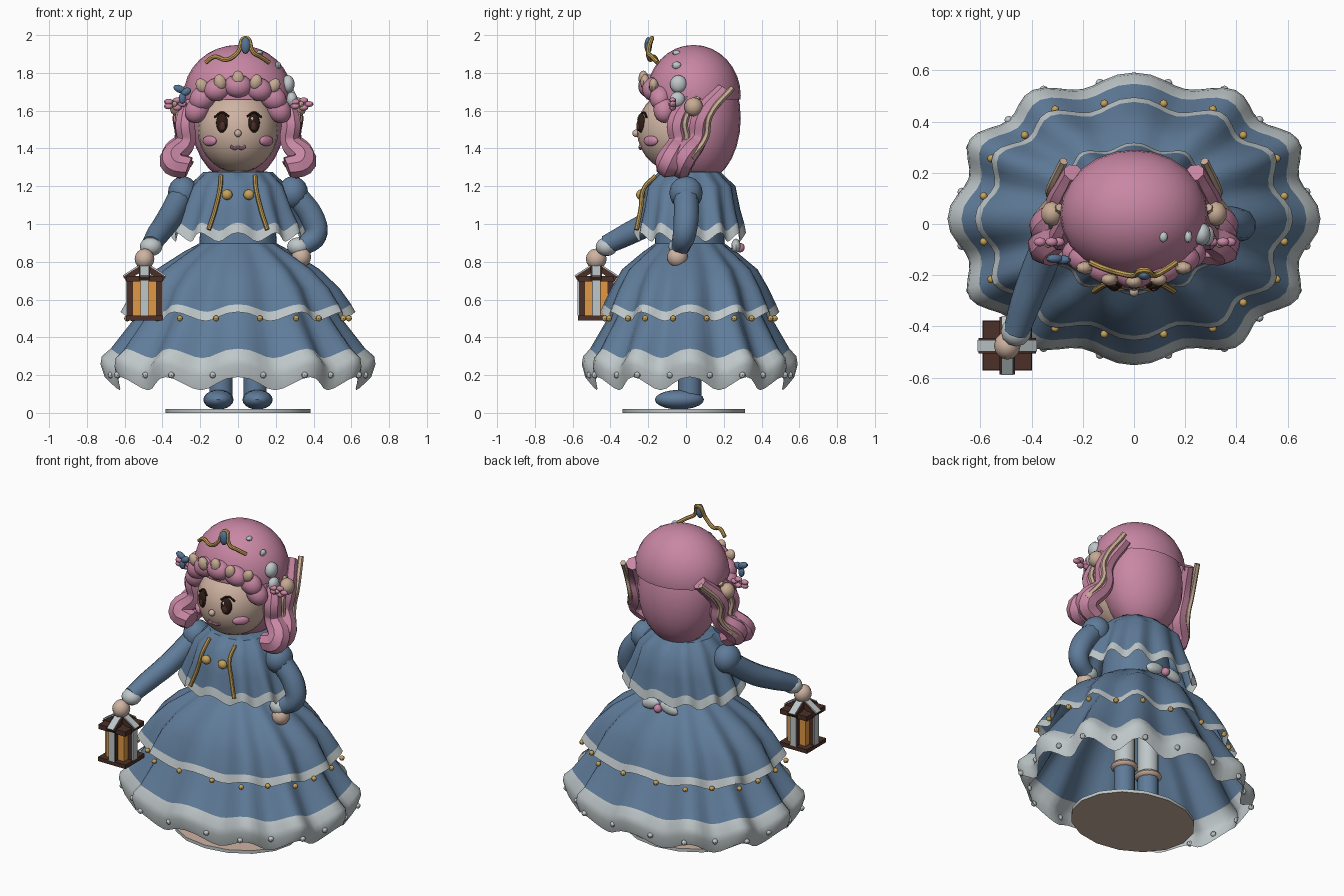
import bpy, bmesh
from math import sin, cos, pi, radians, sqrt, copysign
from mathutils import Matrix, Euler, Vector

if "Cube" in bpy.data.objects:
    bpy.data.objects.remove(bpy.data.objects["Cube"])


def material(name, *rgb):
    mat = bpy.data.materials.new(name)
    mat.use_nodes = True
    mat.diffuse_color = (*rgb, 1)
    mat.node_tree.nodes["Principled BSDF"].inputs["Base Color"].default_value = (*rgb, 1)
    return mat


BLUE = material("dress blue", .115, .2, .32)
PINK = material("hair pink", .58, .24, .37)
WHITE = material("trim white", .52, .57, .58)
SKIN = material("skin", .62, .45, .36)
TAN = material("ribbon tan", .56, .4, .29)
GOLD = material("gold", .56, .36, .1)
BROWN = material("dark brown", .07, .03, .02)
EYE = material("eye brown", .03, .012, .008)
AMBER = material("lantern amber", .75, .32, .06)
GEM = material("gem blue", .09, .17, .3)


def finish(ob, smooth=True):
    bpy.ops.object.select_all(action="DESELECT")
    ob.select_set(True)
    bpy.context.view_layer.objects.active = ob
    if ob.type == "CURVE":
        bpy.ops.object.convert(target="MESH")
        ob = bpy.context.object
    if smooth:
        bpy.ops.object.shade_smooth_by_angle(angle=radians(40))
    return ob


def to_object(name, bm, mats, smooth=True):
    mesh = bpy.data.meshes.new(name)
    bm.to_mesh(mesh)
    bm.free()
    for mat in mats:
        mesh.materials.append(mat)
    ob = bpy.data.objects.new(name, mesh)
    bpy.context.collection.objects.link(ob)
    return finish(ob, smooth)


def place(loc, size, rot=(0, 0, 0)):
    return Matrix.LocRotScale(Vector(loc), Euler(rot), Vector(size))


def blobs(name, mat, items, segments=16):
    """Ellipsoids given as (centre, radii, optional rotation)."""
    bm = bmesh.new()
    for item in items:
        bmesh.ops.create_uvsphere(bm, u_segments=segments, v_segments=segments // 2 + 2,
                                  radius=1, matrix=place(*item))
    return to_object(name, bm, [mat])


def boxes(name, mat, matrices):
    bm = bmesh.new()
    for matrix in matrices:
        bmesh.ops.create_cube(bm, size=1, matrix=matrix)
    return to_object(name, bm, [mat], False)


def tube(name, mat, points, radius, taper=None, sides=2):
    curve = bpy.data.curves.new(name, "CURVE")
    curve.dimensions = "3D"
    curve.bevel_depth, curve.bevel_resolution = radius, sides
    curve.resolution_u = 6
    curve.use_fill_caps = True
    spline = curve.splines.new("BEZIER")
    spline.bezier_points.add(len(points) - 1)
    for i, (bp, co) in enumerate(zip(spline.bezier_points, points)):
        bp.co = co
        bp.handle_left_type = bp.handle_right_type = "AUTO"
        bp.radius = taper[i] if taper else 1
    curve.materials.append(mat)
    ob = bpy.data.objects.new(name, curve)
    bpy.context.collection.objects.link(ob)
    return finish(ob)


def ring_point(rx, ry, z, t, ripple=0, lift=0):
    """Point on a squarish oval with twelve folds; t = 0 is the front."""
    wave = cos(12 * t)
    k = 1 + ripple * wave
    sx = copysign(abs(sin(t)) ** .88, sin(t))
    sy = copysign(abs(cos(t)) ** .88, cos(t))
    return Vector((rx * k * sx, .02 - ry * k * sy, z + lift * wave))


def folded(name, rows, trim_from, count=96):
    """Pleated cloth; bands at or after trim_from are white."""
    bm = bmesh.new()
    rings = [[bm.verts.new(ring_point(*row[:3], 2 * pi * j / count, *row[3:]))
              for j in range(count)] for row in rows]
    for i in range(len(rows) - 1):
        for j in range(count):
            k = (j + 1) % count
            face = bm.faces.new((rings[i][j], rings[i + 1][j], rings[i + 1][k], rings[i][k]))
            face.material_index = int(i >= trim_from)
    return to_object(name, bm, [BLUE, WHITE])


def studs(name, mat, rx, ry, z, size, count=20):
    angles = [2 * pi * (i + .5) / count for i in range(count)]
    blobs(name, mat, [(ring_point(rx, ry, z, t, .035), [size] * 3) for t in angles], 8)


# Dress: lower skirt, upper tier, waist and cape
folded("lower_skirt", [(.19, .18, .87), (.36, .3, .7, .03), (.51, .405, .52, .045),
                       (.645, .505, .315, .045, .025), (.69, .54, .27, .045, .03),
                       (.697, .547, .225, .045, .033), (.675, .53, .155, .045, .035)], 3)
folded("upper_skirt_tier", [(.2, .18, .9), (.28, .24, .85, .045), (.41, .34, .76, .055),
                            (.51, .395, .66, .055), (.57, .435, .555, .05, .02),
                            (.592, .452, .51, .05, .024)], 4)
folded("waist", [(.17, .16, 1.2), (.2, .18, 1), (.205, .185, .87)], 9)
folded("cape", [(.1, .1, 1.28), (.18, .16, 1.275, .02), (.255, .235, 1.2, .03),
                (.3, .255, 1.08, .045), (.34, .275, .985, .045, .022),
                (.355, .285, .93, .045, .024)], 4)
studs("hem_pearls", WHITE, .688, .542, .2, .017)
studs("tier_beads", GOLD, .6, .46, .5, .016)

# Base, feet and legs
bm = bmesh.new()
bmesh.ops.create_cone(bm, cap_ends=True, segments=16, radius1=1, radius2=1, depth=1,
                      matrix=place((0, -.012, .01), (.385, .325, .02)))
for face in bm.faces:
    face.material_index = int(abs(face.normal.z) < .5)
to_object("base_disc", bm, [SKIN, WHITE])
for side, x in (("left", .09), ("right", -.09)):
    blobs(side + "_shoe", BLUE, [((x * 1.15, -.035, .07), (.08, .13, .052))])
    tube(side + "_boot", BLUE, [(x, .02, .06), (x, .02, .32)], .062, None, 4)
    blobs(side + "_boot_cuff", SKIN, [((x, .02, .32), (.08, .08, .03))])
    tube(side + "_stocking", WHITE, [(x, .02, .32), (x, .02, .7)], .062, None, 4)

# Arms
arms = {"left": ([(.3, 0, 1.16), (.4, 0, 1.02), (.41, -.01, .94), (.34, -.03, .88)],
                 (.32, -.035, .88), (.335, -.045, .825)),
        "right": ([(-.3, 0, 1.15), (-.37, -.17, 1.02), (-.42, -.3, .95), (-.46, -.42, .89)],
                  (-.46, -.42, .88), (-.495, -.475, .815))}
for side, (path, cuff, hand) in arms.items():
    tube(side + "_sleeve", BLUE, path, .066, (1, 1, .92, .78), 3)
    blobs(side + "_shoulder_puff", BLUE, [((path[0][0] * .97, 0, 1.165), (.08, .088, .088))])
    blobs(side + "_cuff", WHITE, [(cuff, (.06, .058, .05))], 12)
    blobs(side + "_hand", SKIN, [(hand, (.052, .055, .055))], 12)

# Lantern: amber core with a rib, a strap and a roof arm on each side
LAMP = Matrix.Translation((-.495, -.475, 0))
turns = [LAMP @ Matrix.Rotation(i * pi / 2, 4, "Z") for i in range(4)]
slope = (0, radians(33), 0)
boxes("lantern_base", BROWN, [LAMP @ place((0, 0, .503), (.195, .195, .026))])
boxes("lantern_glass", AMBER, [LAMP @ place((0, 0, .61), (.126, .126, .2))])
boxes("lantern_ribs", BROWN,
      [m @ place((.076, 0, .61), (.032, .044, .2)) for m in turns]
      + [m @ place((.06, 0, .737), (.105, .06, .03), slope) for m in turns]
      + [LAMP @ place((0, 0, .71), (.19, .19, .03))])
boxes("lantern_straps", WHITE,
      [m @ place((.095, 0, .62), (.008, .042, .21)) for m in turns]
      + [m @ place((.069, 0, .752), (.105, .045, .009), slope) for m in turns]
      + [LAMP @ place((0, 0, .775), (.042, .042, .05))])

# Head and face
HEAD = Vector((0, -.04, 1.495))
blobs("head", SKIN, [(HEAD, (.213, .22, .222))], 24)


def face_at(x, z, out=0):
    dx, dz = x / .213, (z - HEAD.z) / .222
    return (x, HEAD.y - .22 * sqrt(max(0, 1 - dx * dx - dz * dz)) - out, z)


blobs("nose", SKIN, [(face_at(0, 1.48, .005), (.02, .02, .02))], 10)
tube("mouth", PINK, [face_at(x, 1.4 + z, .003) for x, z in
                     ((-.04, .012), (-.018, 0), (0, .006), (.018, 0), (.04, .012))], .008)
for side, s in (("left", 1), ("right", -1)):
    turn = (0, 0, s * .4)
    blobs(side + "_eye", EYE, [(face_at(s * .085, 1.535), (.033, .018, .052), turn)])
    blobs(side + "_iris", BROWN, [(face_at(s * .083, 1.518, .012), (.018, .008, .025), turn)], 10)
    blobs(side + "_eye_shine", WHITE, [(face_at(s * .085 - .01, 1.555, .016), (.008, .005, .012))], 8)
    tube(side + "_eyelash", EYE, [face_at(s * x, z, .005) for x, z in
                                  ((.05, 1.57), (.085, 1.59), (.125, 1.565))], .006)
    blobs(side + "_cheek", PINK, [(face_at(s * .15, 1.44), (.05, .018, .027), (0, 0, s * .8))])

# Hair: back mass, crown dome and fringe
blobs("back_hair", PINK, [((0, .075, 1.56), (.25, .215, .34))], 24)
bm = bmesh.new()
bmesh.ops.create_uvsphere(bm, u_segments=24, v_segments=16, radius=1,
                          matrix=place((0, .04, 1.68), (.288, .25, .268)))
bmesh.ops.bisect_plane(bm, geom=bm.verts[:] + bm.edges[:] + bm.faces[:],
                       plane_co=(0, 0, 1.66), plane_no=(0, 0, -1), clear_outer=True)
to_object("hair_crown", bm, [PINK])


def crown_at(x, z, out=0):
    dx, dz = x / .288, (z - 1.68) / .268
    return (x, .04 - .25 * sqrt(max(0, 1 - dx * dx - dz * dz)) - out, z)


fringe = [radians(a) for a in range(-90, 91, 30)]
blobs("fringe_curls", PINK, [((.215 * sin(a), -.195 + .08 * sin(a) ** 2, 1.605 + .125 * cos(a)),
                              (.075, .058, .062), (0, a * .6, 0)) for a in fringe], 16)
blobs("fringe_beads", TAN, [(crown_at(x, 1.77 - abs(x) * .2, .03), (.033, .026, .042), (0, x * 3, 0))
                            for x in (-.19, -.095, 0, .095, .19)], 10)

# Side ringlets with pale ribbons and small flowers
back_lock = [(.235, .2, 1.71), (.29, .08, 1.56), (.28, .06, 1.45), (.34, -.02, 1.34), (.27, -.03, 1.285)]
front_lock = [(.25, .02, 1.66), (.28, -.05, 1.53), (.275, -.04, 1.44), (.345, -.09, 1.33), (.26, -.1, 1.3)]
for side, s in (("left", 1), ("right", -1)):
    for label, path in (("back", back_lock), ("front", front_lock)):
        points = [Vector((s * x, y, z)) for x, y, z in path]
        tube(f"{side}_{label}_ringlet", PINK, points, .055, (.75, 1, 1, 1.3, 1.05))
        edge = Vector((s * .04, .045, .01))
        tube(f"{side}_{label}_ribbon", TAN, [p + edge for p in points[:4]], .017, None, 1)
    blobs(side + "_hair_bead", TAN, [((s * .32, .04, 1.62), (.045, .05, .05))], 10)
    flower = Vector((s * .335, -.06, 1.635))
    blobs(side + "_hair_flower", PINK,
          [(flower + Vector((.04 * cos(a), -.01, .02 * sin(a))), (.025, .018, .016))
           for a in (2 * pi * i / 5 for i in range(5))], 8)
    blobs(side + "_flower_heart", TAN, [(flower + Vector((0, -.02, 0)), (.014, .014, .014))], 8)

blobs("hair_pearls", WHITE, [((.265, -.04, 1.74), (.035, .045, .048)),
                             ((.285, -.045, 1.66), (.03, .04, .04))], 12)
blobs("crown_dots", WHITE, [((.115, -.05, 1.905), (.017, .022, .014)),
                            ((.212, -.05, 1.84), (.016, .025, .02))], 8)
blobs("blue_hair_bow", GEM, [((-.31, -.135, 1.715), (.035, .018, .02), (0, .4, 0)),
                             ((-.275, -.14, 1.7), (.03, .018, .02), (0, -.5, 0)),
                             ((-.295, -.14, 1.665), (.02, .016, .03))], 10)

# Tiara
tube("tiara", GOLD, [(-.17, -.15, 1.855), (-.125, -.17, 1.885), (-.06, -.19, 1.87), (0, -.2, 1.91),
                     (.04, -.18, 1.985), (.08, -.2, 1.91), (.12, -.18, 1.885), (.165, -.15, 1.855)], .012)
blobs("tiara_gem", GEM, [((.04, -.2, 1.945), (.026, .02, .045))], 10)

# Cape cords, buttons and back bow
for side, s in (("left", 1), ("right", -1)):
    tube(side + "_cord", GOLD, [(s * .09, -.16, 1.255), (s * .095, -.222, 1.19),
                                (s * .12, -.24, 1.08), (s * .155, -.262, .97)], .012)
    blobs(side + "_button", GOLD, [((s * .058, -.24, 1.155), (.03, .024, .028))], 10)
blobs("back_bow", WHITE, [((s * .065, .265, .885), (.065, .025, .035), (0, s * .25, 0))
                          for s in (-1, 1)], 12)
blobs("back_bow_knot", PINK, [((0, .285, .875), (.026, .026, .026))], 10)
